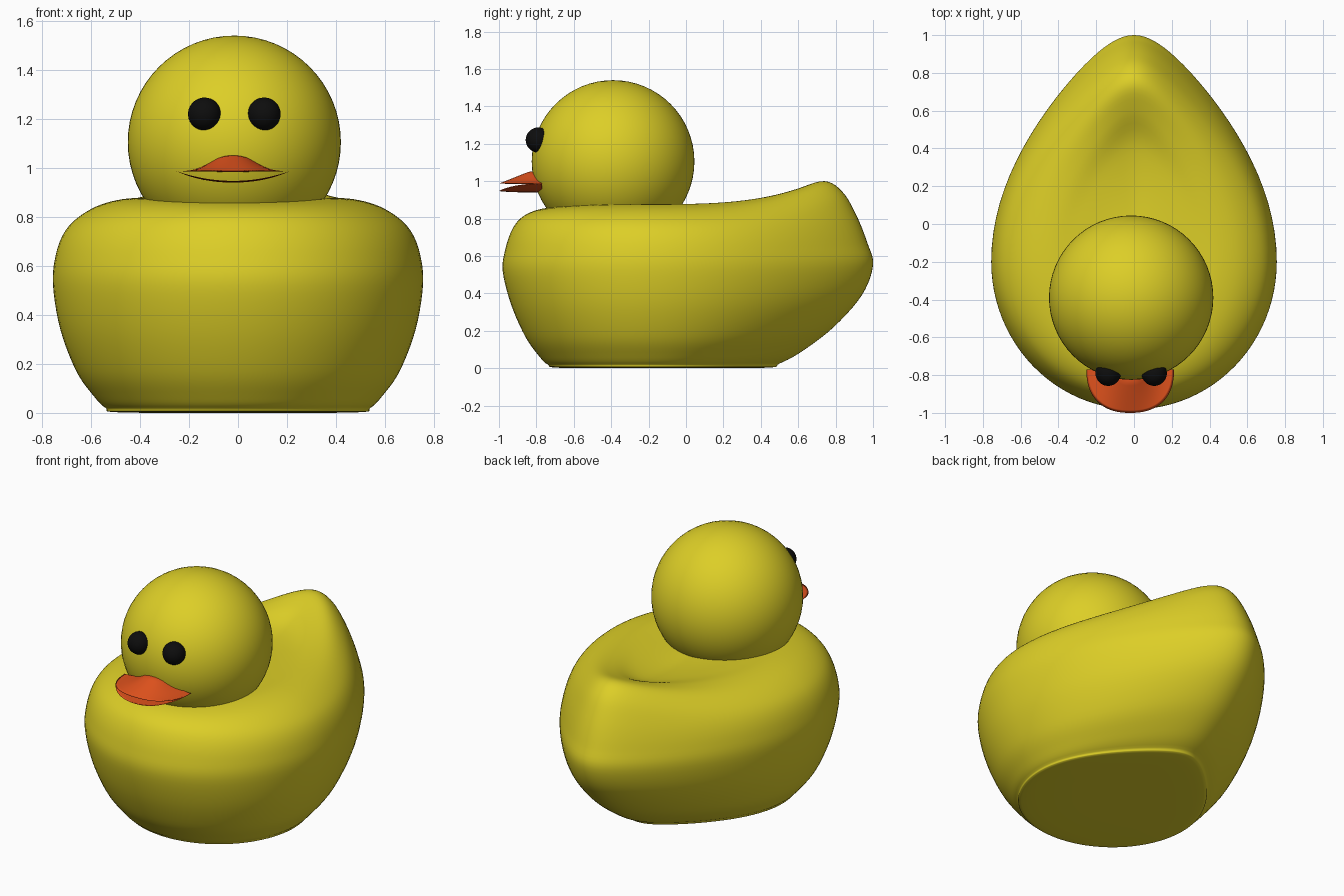
import bpy, bmesh
from math import sin, cos, pi, copysign

if "Cube" in bpy.data.objects:
    bpy.data.objects.remove(bpy.data.objects["Cube"])


def material(name, rgb):
    m = bpy.data.materials.new(name)
    m.diffuse_color = (*rgb, 1)
    m.use_nodes = True
    m.node_tree.nodes["Principled BSDF"].inputs["Base Color"].default_value = m.diffuse_color
    return m


yellow = material("yellow", (0.72, 0.62, 0.02))
orange = material("orange", (0.75, 0.085, 0.012))
black = material("black", (0.004, 0.004, 0.004))


def finish(bm, name, mat):
    bmesh.ops.remove_doubles(bm, verts=bm.verts, dist=1e-5)
    bmesh.ops.recalc_face_normals(bm, faces=bm.faces)
    mesh = bpy.data.meshes.new(name)
    bm.to_mesh(mesh)
    bm.free()
    mesh.materials.append(mat)
    ob = bpy.data.objects.new(name, mesh)
    bpy.context.collection.objects.link(ob)
    for p in mesh.polygons:
        p.use_smooth = True
    return ob


def skin(bm, rows, closed):
    # Quads between successive rows of points
    grid = [[bm.verts.new(p) for p in row] for row in rows]
    n = len(rows[0])
    for r0, r1 in zip(grid, grid[1:]):
        for j in range(n if closed else n - 1):
            k = (j + 1) % n
            bm.faces.new((r0[j], r0[k], r1[k], r1[j]))


def catmull(p0, p1, p2, p3, t):
    return [0.5 * (2 * b + (c - a) * t + (2 * a - 5 * b + 4 * c - d) * t * t
                   + (3 * b - a - 3 * c + d) * t ** 3)
            for a, b, c, d in zip(p0, p1, p2, p3)]


def ball(name, loc, radius, mat):
    bpy.ops.mesh.primitive_uv_sphere_add(segments=64, ring_count=32, radius=radius, location=loc)
    ob = bpy.context.object
    ob.name = name
    ob.data.materials.append(mat)
    bpy.ops.object.shade_smooth()


# Body: egg-shaped rings (front y, back y, half width, z front, z side, z back)
YC = -0.2
rings = [
    (-0.20, -0.20, 0.00, 0.00, 0.00, 0.00),
    (-0.67, 0.41, 0.48, 0.002, 0.002, 0.002),
    (-0.74, 0.50, 0.54, 0.02, 0.02, 0.025),
    (-0.79, 0.62, 0.59, 0.07, 0.07, 0.09),
    (-0.86, 0.79, 0.66, 0.17, 0.17, 0.22),
    (-0.935, 0.94, 0.725, 0.34, 0.34, 0.39),
    (-0.98, 1.00, 0.755, 0.52, 0.52, 0.55),
    (-0.965, 0.97, 0.745, 0.64, 0.64, 0.67),
    (-0.93, 0.91, 0.71, 0.74, 0.735, 0.82),
    (-0.88, 0.835, 0.65, 0.805, 0.80, 0.945),
    (-0.80, 0.74, 0.56, 0.845, 0.85, 1.00),
    (-0.68, 0.60, 0.45, 0.865, 0.875, 0.96),
    (-0.55, 0.42, 0.33, 0.87, 0.875, 0.885),
    (-0.40, 0.15, 0.20, 0.87, 0.87, 0.857),
    (-0.20, -0.20, 0.00, 0.87, 0.87, 0.87),
]


def body_ring(ring, n=96):
    f, b, w, zf, zs, zb = ring
    pts = []
    for i in range(n):
        c, s = cos(2 * pi * i / n), sin(2 * pi * i / n)
        if c > 0:
            p = (w * s * (1 - 0.4 * c * c), YC + (b - YC) * c, zs + (zb - zs) * c ** 3)
        else:
            p = (w * s, YC + (YC - f) * c, zs + (zf - zs) * c * c)
        pts.append((p[0], p[1], max(0, p[2])))
    return pts


pad = [rings[0]] + rings + [rings[-1]]
fine = [catmull(*pad[i:i + 4], k / 5) for i in range(len(rings) - 1) for k in range(5)]
fine.append(rings[-1])
bm = bmesh.new()
skin(bm, [body_ring(r) for r in fine], True)
finish(bm, "body", yellow)

# Head and eyes
CX = -0.015
ball("head", (CX, -0.39, 1.105), 0.435, yellow)
for side, name in ((-1, "right_eye"), (1, "left_eye")):
    ball(name, (CX + side * 0.122, -0.79, 1.22), 0.067, black)


# Beak halves: half-oval shells whose upper and lower surfaces meet at the rim
def beak(name, top, bottom):
    bm = bmesh.new()
    for height in (top, bottom):
        rows = []
        for i in range(17):
            r = i / 16
            row = []
            for j in range(49):
                c, s = cos(pi * j / 48), max(0, sin(pi * j / 48))
                u = r * copysign(abs(c) ** 0.85, c)
                row.append((CX - 0.005 + 0.232 * u, -0.77 - 0.23 * r * s ** 0.85, height(u, r)))
            rows.append(row)
        skin(bm, rows, False)
    finish(bm, name, orange)


beak("upper_beak",
     lambda u, r: 0.987 + 0.064 * cos(pi / 2 * u) ** 2 * min(1, (1 - r) / 0.7),
     lambda u, r: 0.987 - 0.003 * (1 - r * r))
beak("lower_beak",
     lambda u, r: 0.947 + 0.04 * u * u,
     lambda u, r: 0.947 + 0.04 * u * u - 0.007 * (1 - r ** 4))
